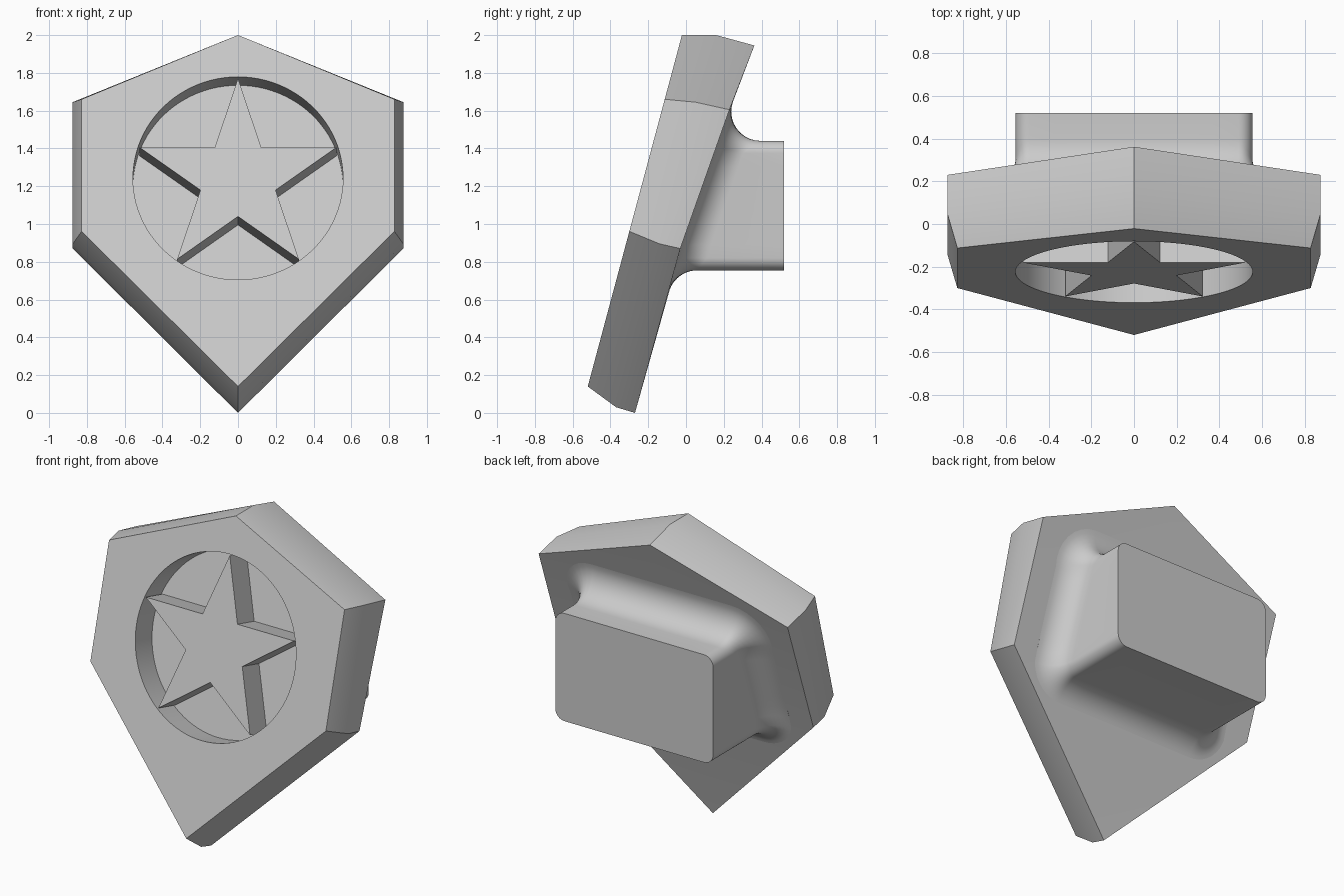
import bpy
import bmesh
from math import radians, sin, cos, pi, acos, tan
from mathutils import Matrix, Vector
from mathutils.bvhtree import BVHTree

cube = bpy.data.objects.get("Cube")
if cube:
    bpy.data.objects.remove(cube, do_unlink=True)

grey = bpy.data.materials.new("light grey")
grey.use_nodes = True
grey.diffuse_color = (0.6, 0.6, 0.6, 1)
grey.node_tree.nodes["Principled BSDF"].inputs["Base Color"].default_value = (0.6, 0.6, 0.6, 1)


def make_object(name, bm):
    bmesh.ops.recalc_face_normals(bm, faces=bm.faces)
    mesh = bpy.data.meshes.new(name)
    bm.to_mesh(mesh)
    mesh.materials.append(grey)
    obj = bpy.data.objects.new(name, mesh)
    bpy.context.collection.objects.link(obj)
    return obj


def select_only(obj):
    bpy.ops.object.select_all(action="DESELECT")
    obj.select_set(True)
    bpy.context.view_layer.objects.active = obj


def smooth(obj, angle=30):
    select_only(obj)
    bpy.ops.object.shade_smooth_by_angle(angle=radians(angle))


def loft(rings, cap_start=True, cap_end=True):
    """Skin a list of closed rings of equal length."""
    bm = bmesh.new()
    loops = [[bm.verts.new(p) for p in ring] for ring in rings]
    for a, b in zip(loops, loops[1:]):
        for i in range(len(a)):
            j = (i + 1) % len(a)
            bm.faces.new((a[i], a[j], b[j], b[i]))
    if cap_start:
        bm.faces.new(loops[0])
    if cap_end:
        bm.faces.new(loops[-1])
    return bm, loops


def prism(outline, low, high, frame):
    return loft([[frame @ Vector((x, y, z)) for x, y in outline] for z in (low, high)])[0]


# Frame of the leaning front: local y runs up the front, local z points out of it
front = Matrix.Translation((0, -0.52, 0.14)) @ Matrix.Rotation(radians(75), 4, "X")
medallion = front @ Matrix.Translation((0, 1.141, 0))
DEPTH = 0.174


# Five-sided plate: front, middle and back rings of bottom, low side, high side, top
def pentagon(bottom, low, high, top):
    mirror = lambda p: (-p[0], p[1], p[2])
    return [bottom, low, high, top, mirror(high), mirror(low)]


front_ring = [front @ Vector(p) for p in pentagon(
    (0, 0, 0), (0.828, 0.85, 0), (0.828, 1.574, 0), (0, 1.926, 0))]
middle_ring = pentagon((0, -0.37, 0.03), (0.875, -0.14, 0.895),
                       (0.875, 0.05, 1.645), (0, 0.16, 2.0))
back_ring = pentagon((0, -0.27, 0), (0.875, -0.03, 0.87),
                     (0.875, 0.23, 1.605), (0, 0.362, 1.945))
bm, loops = loft([front_ring, middle_ring, back_ring], cap_end=False)
centre = bm.verts.new((0, 0.04, 1.1))
for i, v in enumerate(loops[-1]):
    bm.faces.new((v, loops[-1][(i + 1) % 6], centre))
plate_tree = BVHTree.FromBMesh(bm)
plate = make_object("plate", bm)

# Round recess cut into the front
circle = [(0.556 * cos(2 * pi * i / 96), 0.556 * sin(2 * pi * i / 96)) for i in range(96)]
cutter = make_object("recess_cutter", prism(circle, -DEPTH, 0.1, medallion))
cutter.hide_render = True
cut = plate.modifiers.new("recess", "BOOLEAN")
cut.operation = "DIFFERENCE"
cut.solver = "EXACT"
cut.object = cutter
select_only(plate)
bpy.ops.object.modifier_apply(modifier=cut.name)
bpy.data.objects.remove(cutter, do_unlink=True)
smooth(plate)

# Five-pointed star standing in the recess, flush with the front
points = []
for i in range(10):
    r = 0.548 if i % 2 == 0 else 0.209
    a = pi / 2 + i * pi / 5
    points.append((r * cos(a), r * sin(a)))
make_object("star", prism(points, -DEPTH - 0.01, 0, medallion))

# Rounded rectangle outline of the rear block, with outward normals
CORNER = 0.065
outline = []
for k, (cx, cz) in enumerate([(1, 1), (-1, 1), (-1, -1), (1, -1)]):
    middle = Vector((cx * (0.555 - CORNER), 1.0975 + cz * (0.3425 - CORNER)))
    for i in range(9):
        a = (k + i / 8) * pi / 2
        n = Vector((cos(a), sin(a)))
        outline.append((middle + n * CORNER, n))
ring = []
for i, (p, n) in enumerate(outline):
    ring.append((p, n))
    if i % 9 == 8:
        q = outline[(i + 1) % len(outline)][0]
        ring += [(p.lerp(q, s / 8), n) for s in range(1, 8)]

# Rear block with a rolling fillet where it meets the leaning plate
FILLET, SLOPE, STEPS = 0.155, 0.36, 10
columns = []
for p, n in ring:
    along = Vector((n.x, SLOPE * n.y, n.y)).normalized()
    angle = acos(along.y)
    length = FILLET / tan(angle / 2)
    foot = Vector((p.x, 0, p.y)) + along * length
    hit = plate_tree.ray_cast(Vector((foot.x, 2, foot.z)), Vector((0, -1, 0)))[0]
    foot.y = hit.y if hit else SLOPE * foot.z - 0.33
    corner = foot - along * length
    start = corner + Vector((0, length, 0))
    column = [Vector((p.x, 0.52, p.y))]
    w = sin(angle / 2)
    for s in range(STEPS + 1):
        t = s / STEPS
        a, b, c = (1 - t) ** 2, 2 * w * t * (1 - t), t * t
        column.append((start * a + corner * b + foot * c) / (a + b + c))
    column.append(foot + Vector((0, -0.03, 0)))
    columns.append(column)
block = make_object("rear_block", loft(list(zip(*columns)))[0])
smooth(block)
